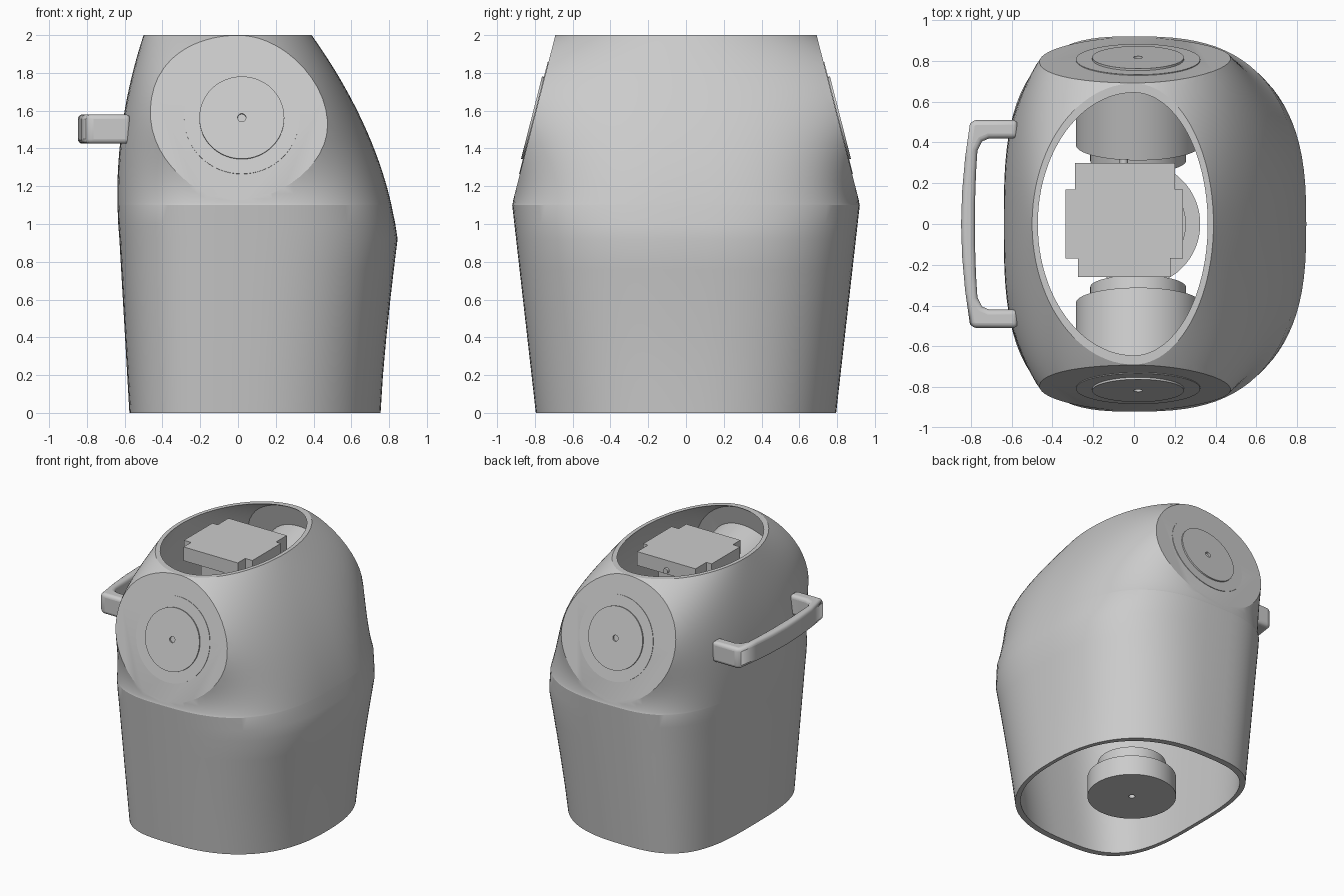
import bpy, bmesh, math
from mathutils import Matrix, Vector

if "Cube" in bpy.data.objects:
    bpy.data.objects.remove(bpy.data.objects["Cube"])

grey = bpy.data.materials.new("plain_grey")
grey.use_nodes = True
grey.diffuse_color = (0.6, 0.6, 0.6, 1)
grey.node_tree.nodes["Principled BSDF"].inputs["Base Color"].default_value = (0.6, 0.6, 0.6, 1)


def finish(name, bm, angle=20):
    bmesh.ops.recalc_face_normals(bm, faces=bm.faces)
    mesh = bpy.data.meshes.new(name)
    bm.to_mesh(mesh)
    bm.free()
    mesh.materials.append(grey)
    ob = bpy.data.objects.new(name, mesh)
    bpy.context.collection.objects.link(ob)
    bpy.ops.object.select_all(action='DESELECT')
    ob.select_set(True)
    bpy.context.view_layer.objects.active = ob
    bpy.ops.object.shade_smooth_by_angle(angle=math.radians(angle))
    return ob


SLOPE = 0.2556          # inward lean of the shoulder flats
SHOULDER = Vector((0.02, 0.804, 1.56))
WAIST, CHEST, TOP = 0.92, 1.1, 2.0
COUNT = 96


def section(z):
    """Reach to -x, reach to +x, half depth and squareness of each side."""
    if z <= WAIST:
        t = z / WAIST
        left, right = 0.575 + 0.053 * t, 0.755 + 0.09 * t ** 1.3
    else:
        u = z - WAIST
        left = 0.628 + 0.092 * u - 0.195 * u * u
        right = 0.845 - 0.131 * u - 0.269 * u * u
    if z <= CHEST:
        t = z / CHEST
        return left, right, 0.795 + 0.125 * t, 3.2 - 0.2 * t, 2.4 + 0.35 * t
    # Above the chest the depth is set so that the flats come out round
    t = (z - CHEST) / (TOP - CHEST)
    n_left, n_right = 3 - 0.2 * t - 0.8 * t * t, 2.75 - 0.35 * t - 0.4 * t * t
    n = (n_left + n_right) / 2
    half_width = 0.47 * max(0, 1 - (2 * t - 1) ** 2) ** (0.65 if t < 0.5 else 0.5)
    ratio = 2 * half_width / (left + right)
    flat = SHOULDER.y - SLOPE * (z - SHOULDER.z)
    return left, right, flat / (1 - ratio ** n) ** (1 / n) - 0.002, n_left, n_right


STEPS = 24
LEVELS = [0, 0.2, 0.4, 0.6, 0.76, WAIST, 1.0]
LEVELS += [CHEST + (TOP - CHEST) * (1 - math.cos(math.pi * k / STEPS)) / 2 for k in range(STEPS + 1)]


def ring_points(z, inset_x, inset_y):
    left, right, depth, n_left, n_right = section(z)
    for i in range(COUNT):
        c = math.cos(2 * math.pi * i / COUNT)
        s = math.sin(2 * math.pi * i / COUNT)
        reach, n = (right, n_right) if c > 0 else (left, n_left)
        yield (math.copysign(abs(c) ** (2 / n), c) * (reach - inset_x),
               math.copysign(abs(s) ** (2 / n), s) * (depth - inset_y), z)


def loft(bm, point_rings):
    rings = [[bm.verts.new(p) for p in ring] for ring in point_rings]
    for low, high in zip(rings, rings[1:]):
        for i in range(COUNT):
            j = (i + 1) % COUNT
            bm.faces.new((low[i], low[j], high[j], high[i]))


def add_wall(bm, inset_x, inset_y, inset_flat):
    """Loft one wall, slice the two shoulder flats and cap them."""
    part = bmesh.new()
    loft(part, [ring_points(z, inset_x, inset_y) for z in LEVELS])
    for side in (-1, 1):
        cut = bmesh.ops.bisect_plane(
            part, geom=part.verts[:] + part.edges[:] + part.faces[:],
            plane_co=(0, side * (SHOULDER.y - inset_flat), SHOULDER.z),
            plane_no=(0, side, SLOPE), clear_outer=True)
        edges = [e for e in cut["geom_cut"] if isinstance(e, bmesh.types.BMEdge) and e.is_boundary]
        bmesh.ops.edgeloop_fill(part, edges=edges)
    mesh = bpy.data.meshes.new("wall")
    part.to_mesh(mesh)
    part.free()
    bm.from_mesh(mesh)
    bpy.data.meshes.remove(mesh)


# Hollow body shell, open at the top and the bottom, with flat rims
INSET = (0.028, 0.045)
shell = bmesh.new()
add_wall(shell, 0, 0, 0)
add_wall(shell, *INSET, 0.035)
for level in (0.0, TOP):
    loft(shell, [ring_points(level, 0, 0), ring_points(level, *INSET)])
bmesh.ops.remove_doubles(shell, verts=shell.verts, dist=1e-5)
finish("body_shell", shell)


def lathe(name, profile, centre, axis):
    """Spin (radius, height) points about an axis through the centre."""
    bm = bmesh.new()
    verts = [bm.verts.new((r, 0, h)) for r, h in profile]
    edges = [bm.edges.new(pair) for pair in zip(verts, verts[1:])]
    bmesh.ops.spin(bm, geom=verts + edges, cent=(0, 0, 0), axis=(0, 0, 1),
                   angle=2 * math.pi, steps=64, use_merge=True)
    bmesh.ops.remove_doubles(bm, verts=bm.verts, dist=1e-5)
    turn = Vector(axis).to_track_quat('Z', 'Y').to_matrix().to_4x4()
    bmesh.ops.transform(bm, matrix=Matrix.Translation(centre) @ turn, verts=bm.verts)
    return finish(name, bm)


# Shoulder motors with a raised cap and a shaft hole
ARM_MOTOR = [(0, -0.06), (0.022, -0.06), (0.022, 0.014), (0.225, 0.014), (0.225, 0.004),
             (0.305, 0.004), (0.305, -0.43), (0.235, -0.43), (0.235, -0.51), (0, -0.51)]
for name, side in (("front_shoulder_motor", -1), ("back_shoulder_motor", 1)):
    lathe(name, ARM_MOTOR, (SHOULDER.x, side * SHOULDER.y, SHOULDER.z), (0, side, SLOPE))

# Waist motor facing down
WAIST_MOTOR = [(0, -0.06), (0.022, -0.06), (0.022, 0), (0.305, 0), (0.305, -0.15),
               (0.235, -0.15), (0.235, -0.26), (0, -0.26)]
lathe("waist_motor", WAIST_MOTOR, (0.02, 0, 0.004), (0, 0, -1))


def prism(name, outline, bottom, top):
    bm = bmesh.new()
    face = bm.faces.new([bm.verts.new((x, y, bottom)) for x, y in outline])
    grown = bmesh.ops.extrude_face_region(bm, geom=[face])["geom"]
    bmesh.ops.translate(bm, vec=(0, 0, top - bottom),
                        verts=[v for v in grown if isinstance(v, bmesh.types.BMVert)])
    return finish(name, bm, 30)


# Neck block with stepped corners
prism("neck_block", [(-0.29, 0.3), (-0.29, 0.17), (-0.335, 0.17), (-0.335, -0.17),
                     (-0.275, -0.17), (-0.275, -0.26), (0.18, -0.26), (0.18, -0.17),
                     (0.24, -0.17), (0.24, 0.17), (0.2, 0.17), (0.2, 0.3)], 1.87, 1.975)
prism("neck_block_base", [(-0.2, -0.16), (0.12, -0.16), (0.12, 0.16), (-0.2, 0.16)], 1.68, 1.88)
lathe("neck_pin", [(0, 0), (0.02, 0), (0.02, -0.06), (0, -0.06)], (-0.05, 0.32, 1.9), (0, 1, 0))

# Side handle: bowed grip with two arms
outer = [(-0.57, 0.51), (-0.79, 0.51), (-0.805, 0.49), (-0.828, 0.33), (-0.843, 0.16)]
inner = [(-0.57, 0.42), (-0.71, 0.42), (-0.745, 0.405), (-0.768, 0.36), (-0.775, 0.25), (-0.78, 0.1)]
half = outer + [(-0.848, 0)]
outline = half + [(x, -y) for x, y in reversed(outer)]
outline += [(x, -y) for x, y in inner] + [(x, y) for x, y in reversed(inner)]
handle = prism("handle", outline, 1.425, 1.58)
bevel = handle.modifiers.new("rounding", 'BEVEL')
bevel.width = 0.035
bevel.segments = 4
bevel.limit_method = 'ANGLE'
bevel.angle_limit = math.radians(50)
